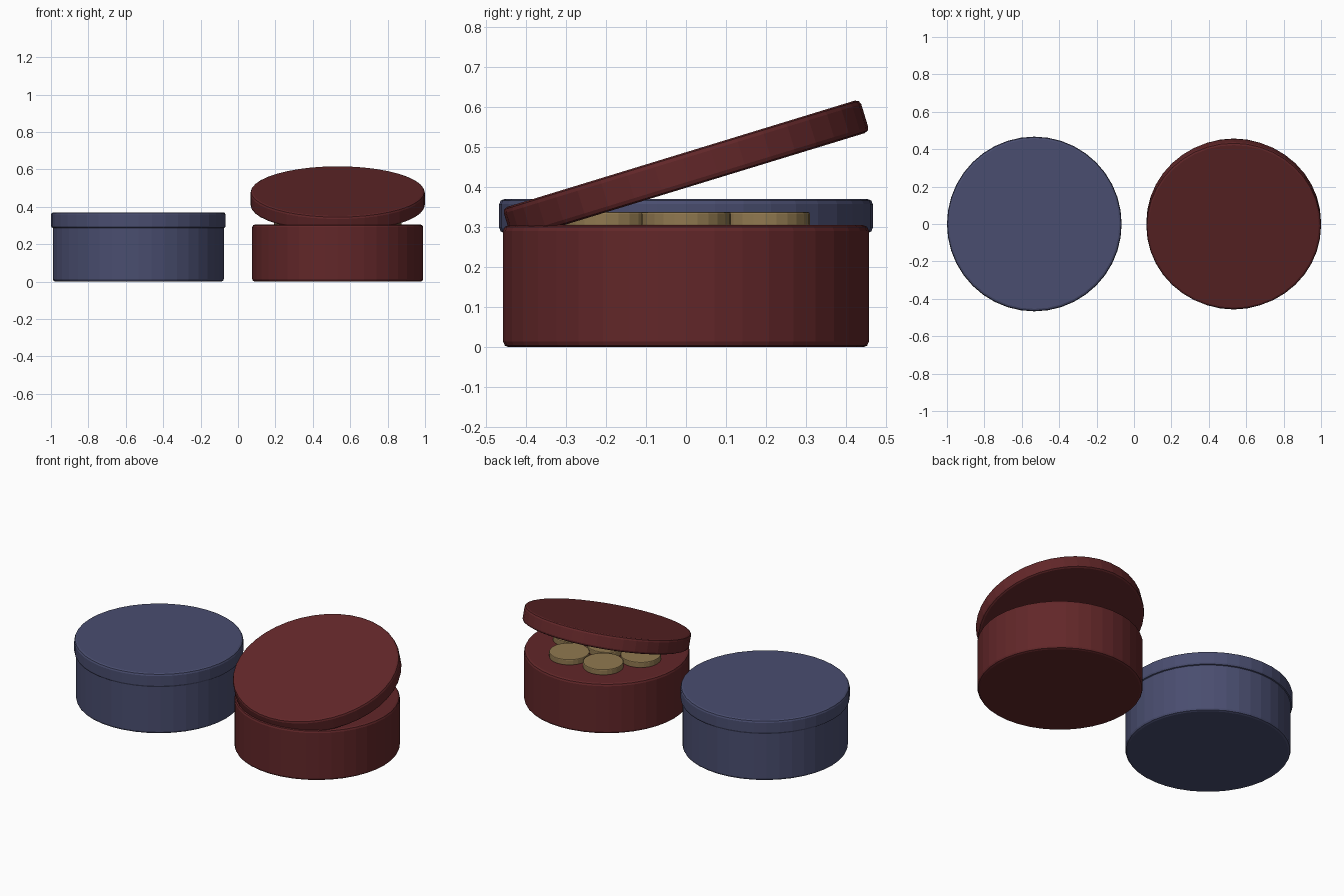
import bpy, math

cube = bpy.data.objects.get("Cube")
if cube:
    bpy.data.objects.remove(cube, do_unlink=True)


def material(name, rgb):
    mat = bpy.data.materials.new(name)
    mat.use_nodes = True
    mat.diffuse_color = (*rgb, 1)
    mat.node_tree.nodes["Principled BSDF"].inputs["Base Color"].default_value = (*rgb, 1)
    return mat


blue = material("navy_blue", (0.067, 0.075, 0.16))
red = material("dark_red", (0.122, 0.02, 0.022))
gold = material("biscuit_gold", (0.28, 0.19, 0.08))


def disc(name, mat, radius, height, location, bevel, sides=40, tilt=0):
    """Flat-shaded cylinder with chamfered rims."""
    bpy.ops.mesh.primitive_cylinder_add(vertices=sides, radius=radius, depth=height,
                                        location=location, rotation=(tilt, 0, 0))
    obj = bpy.context.object
    obj.name = name
    obj.data.materials.append(mat)
    mod = obj.modifiers.new("rim_chamfer", "BEVEL")
    mod.width = bevel
    mod.segments = 2
    mod.limit_method = "ANGLE"
    mod.angle_limit = math.radians(40)
    return obj


TIN_X, TIN_R, TIN_H = 0.533, 0.457, 0.305
LID_R, LID_H = 0.467, 0.085

# Closed tin
disc("closed_tin_body", blue, TIN_R, TIN_H, (-TIN_X, 0, TIN_H / 2), 0.014)
disc("closed_tin_lid", blue, LID_R, LID_H, (-TIN_X, 0, 0.328), 0.013)

# Open tin with its lid leaning up at the back
disc("open_tin_body", red, TIN_R, TIN_H, (TIN_X, 0, TIN_H / 2), 0.014)
disc("open_tin_lid", red, LID_R, LID_H, (TIN_X, 0, 0.443), 0.013,
     tilt=math.radians(17))

# Biscuits: one in the middle and a ring of six
BISCUIT_R, RING_R = 0.112, 0.228
spots = [(0, 0)] + [(RING_R * math.cos(a), RING_R * math.sin(a))
                    for a in (math.radians(60 * i) for i in range(6))]
for i, (x, y) in enumerate(spots):
    disc(f"biscuit_{i + 1}", gold, BISCUIT_R, 0.036, (TIN_X + x, y, 0.32), 0.005, sides=24)
